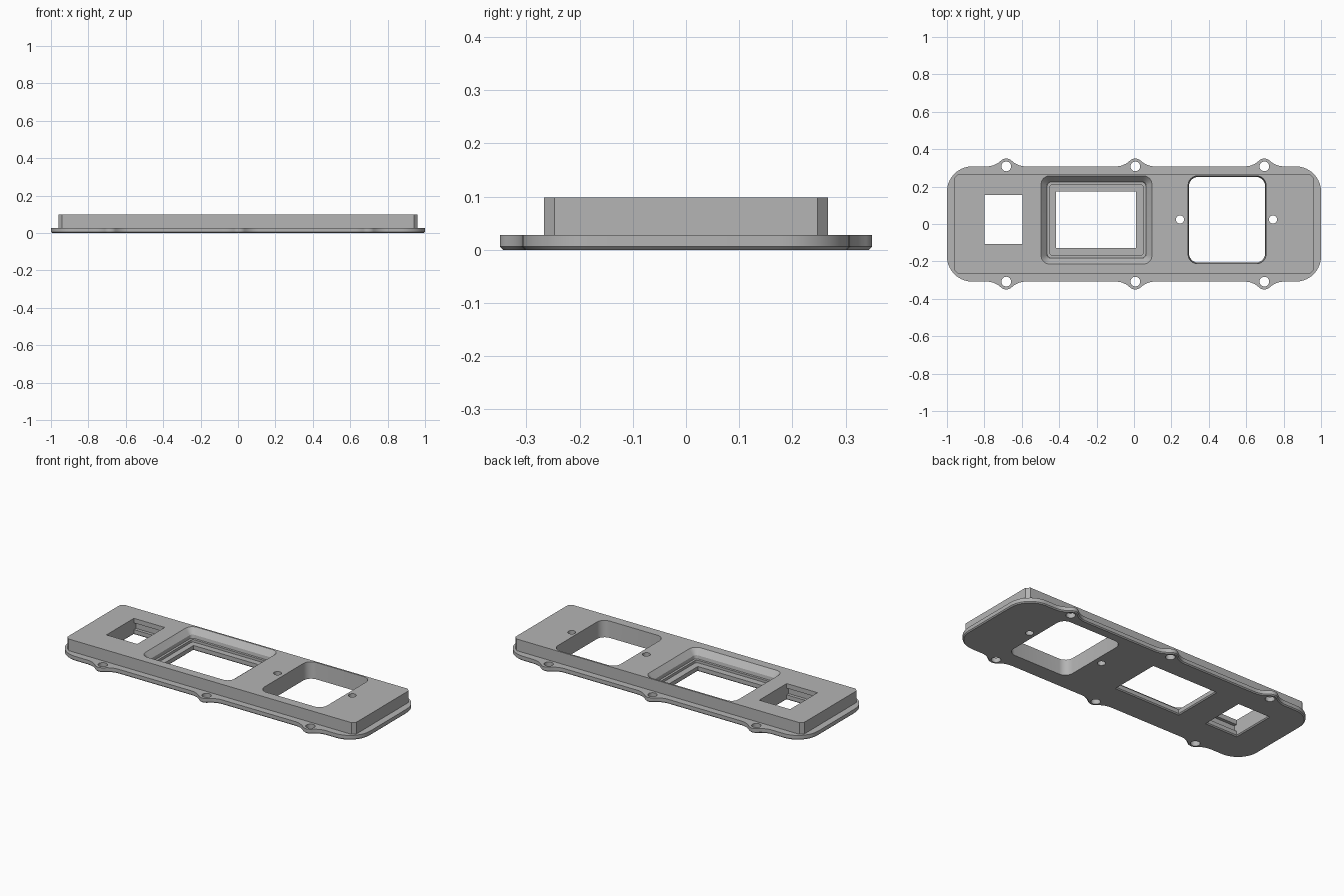
import bpy, bmesh, math
from math import sin, cos, pi

cube = bpy.data.objects.get("Cube")
if cube:
    bpy.data.objects.remove(cube, do_unlink=True)

grey = bpy.data.materials.new("plain grey")
grey.use_nodes = True
colour = (0.46, 0.46, 0.46, 1)
grey.diffuse_color = colour
grey.node_tree.nodes["Principled BSDF"].inputs["Base Color"].default_value = colour


def arc(cx, cy, r, a0, a1, n):
    return [(cx + r * cos(a0 + (a1 - a0) * i / n), cy + r * sin(a0 + (a1 - a0) * i / n))
            for i in range(n + 1)]


def rounded_rect(x0, x1, y0, y1, r=0, n=6):
    """Counter-clockwise rectangle; n=1 gives chamfered corners."""
    if r <= 0:
        return [(x0, y0), (x1, y0), (x1, y1), (x0, y1)]
    pts = []
    for k, (cx, cy) in enumerate([(x1 - r, y1 - r), (x0 + r, y1 - r),
                                  (x0 + r, y0 + r), (x1 - r, y0 + r)]):
        pts += arc(cx, cy, r, k * pi / 2, (k + 1) * pi / 2, n)
    return pts


def shrink(pts, d):
    """Move a smooth closed outline inward by d."""
    out = []
    for i, (x, y) in enumerate(pts):
        (ax, ay), (bx, by) = pts[i - 1], pts[(i + 1) % len(pts)]
        tx, ty = bx - ax, by - ay
        length = math.hypot(tx, ty)
        out.append((x - d * ty / length, y + d * tx / length))
    return out


def loft(name, rings):
    """Closed solid through (z, outline) rings listed from bottom to top."""
    bm = bmesh.new()
    loops = [[bm.verts.new((x, y, z)) for x, y in pts] for z, pts in rings]
    n = len(loops[0])
    bm.faces.new(loops[0][::-1])
    bm.faces.new(loops[-1])
    for a, b in zip(loops, loops[1:]):
        for i in range(n):
            j = (i + 1) % n
            bm.faces.new((a[i], a[j], b[j], b[i]))
    bmesh.ops.recalc_face_normals(bm, faces=bm.faces)
    mesh = bpy.data.meshes.new(name)
    bm.to_mesh(mesh)
    bm.free()
    mesh.materials.append(grey)
    obj = bpy.data.objects.new(name, mesh)
    bpy.context.collection.objects.link(obj)
    return obj


def combine(target, tool, operation):
    tool.hide_render = True
    mod = target.modifiers.new(operation, 'BOOLEAN')
    mod.operation, mod.solver, mod.object = operation, 'EXACT', tool
    bpy.context.view_layer.objects.active = target
    bpy.ops.object.modifier_apply(modifier=mod.name)
    bpy.data.objects.remove(tool, do_unlink=True)


# Flange outline: rounded ends with three blended screw ears on each long side
HALF_Y, CORNER, EAR, SPREAD = 0.308, 0.135, 0.042, 0.105
BLEND = (SPREAD ** 2 - EAR ** 2) / (2 * EAR)
tilt = math.atan2(BLEND, SPREAD)
ears = [0.007 + s * 0.69 for s in (-1, 0, 1)]


def ear_edge(cx):
    """Ear on the +y side, running from +x to -x."""
    y = HALF_Y + BLEND
    return (arc(cx + SPREAD, y, BLEND, -pi / 2, -pi + tilt, 6)
            + arc(cx, HALF_Y, EAR, tilt, pi - tilt, 10)[1:-1]
            + arc(cx - SPREAD, y, BLEND, -tilt, -pi / 2, 6))


back = arc(1 - CORNER, HALF_Y - CORNER, CORNER, 0, pi / 2, 10)
for cx in reversed(ears):
    back += ear_edge(cx)
back += arc(CORNER - 1, HALF_Y - CORNER, CORNER, pi / 2, pi, 10)
outline = back + [(x, -y) for x, y in reversed(back)]

panel = loft("panel", [(0, shrink(outline, 0.006)), (0.006, outline), (0.028, outline)])

# Raised block with small chamfered corners
block = loft("raised_block", [(z, rounded_rect(-0.96, 0.96, -0.267, 0.267, 0.02, 1))
                              for z in (0.015, 0.098)])
combine(panel, block, 'UNION')


def cut(name, rect, levels):
    """Cut a stepped opening; levels are (z, growth, corner radius)."""
    x0, x1, y0, y1 = rect
    rings = [(z, rounded_rect(x0 - g, x1 + g, y0 - g, y1 + g, r)) for z, g, r in levels]
    combine(panel, loft(name, rings), 'DIFFERENCE')


LOW, HIGH = -0.02, 0.12

# Small square window with a clip groove in its two long-side walls
small = (-0.80, -0.595, -0.106, 0.155)
cut("small_window", small, [(LOW, 0.006, 0), (0, 0.006, 0), (0.006, 0, 0), (HIGH, 0, 0)])
cut("clip_groove", (-0.80, -0.595, -0.125, 0.174), [(0.03, 0, 0), (0.07, 0, 0)])

# Display window: through opening below a sloping stepped recess
cut("display_opening", (-0.417, 0.011, -0.128, 0.174),
    [(LOW, 0.006, 0), (0, 0.006, 0), (0.006, 0, 0), (0.06, 0, 0)])
cut("display_recess", (-0.497, 0.096, -0.214, 0.257),
    [(0.03, -0.047, 0.015), (0.045, -0.047, 0.015), (0.045, -0.033, 0.02),
     (0.065, -0.030, 0.02), (0.098, 0, 0.045), (HIGH, 0, 0.045)])

# Large rounded opening
cut("large_opening", (0.289, 0.706, -0.212, 0.257),
    [(LOW, -0.005, 0.05), (0, -0.005, 0.05), (0.098, 0, 0.05), (HIGH, 0, 0.05)])

# Round screw holes
holes = [(x, s * HALF_Y, 0.026) for x in ears for s in (-1, 1)]
holes += [(x, 0.024, 0.022) for x in (0.246, 0.743)]
for x, y, r in holes:
    ring = arc(x, y, r, 0, 2 * pi, 24)[:-1]
    combine(panel, loft("screw_hole", [(LOW, ring), (HIGH, ring)]), 'DIFFERENCE')

bpy.ops.object.select_all(action='DESELECT')
panel.select_set(True)
bpy.context.view_layer.objects.active = panel
bpy.ops.object.shade_smooth_by_angle(angle=math.radians(25))
